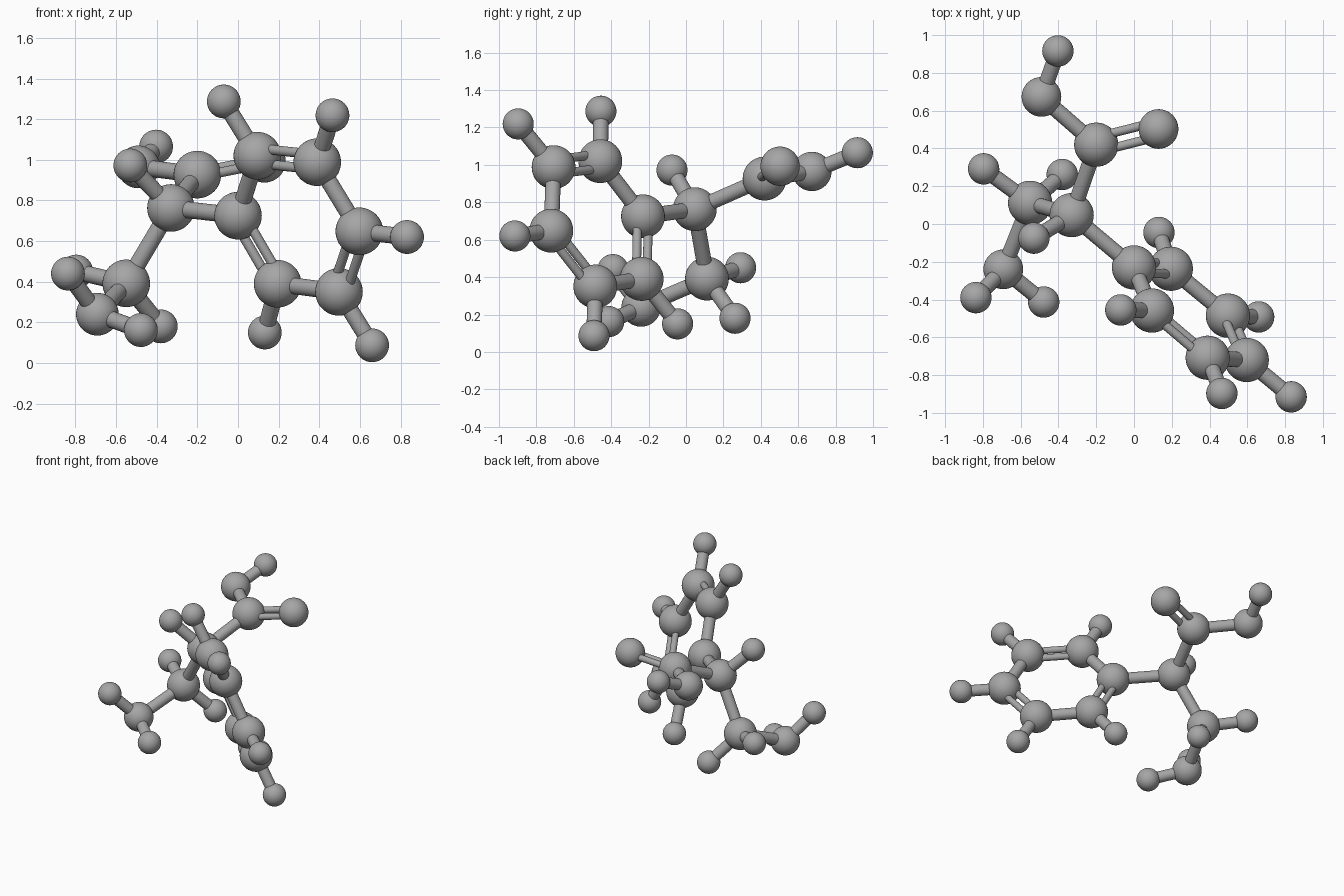
import bpy
from mathutils import Vector

old = bpy.data.objects.get("Cube")
if old:
    bpy.data.objects.remove(old, do_unlink=True)

# One plain grey for the whole model
grey = bpy.data.materials.new("plain grey")
grey.use_nodes = True
GREY = (0.38, 0.38, 0.38, 1)
grey.diffuse_color = GREY
grey.node_tree.nodes["Principled BSDF"].inputs["Base Color"].default_value = GREY

RADIUS = {"carbon": 0.117, "hydrogen": 0.083, "oxygen": 0.105, "nitrogen": 0.105}
SINGLE, DOUBLE, SPREAD = 0.041, 0.024, 0.040

# Atom centres, keyed by short plain names
ATOMS = {
    "carbon_ring_1": (0, -.23, .725),
    "carbon_ring_2": (.095, -.458, 1.02),
    "carbon_ring_3": (.39, -.708, .988),
    "carbon_ring_4": (.597, -.72, .648),
    "carbon_ring_5": (.497, -.485, .35),
    "carbon_ring_6": (.195, -.237, .39),
    "hydrogen_ring_2": (-.07, -.455, 1.287),
    "hydrogen_ring_3": (.465, -.897, 1.219),
    "hydrogen_ring_4": (.832, -.915, .62),
    "hydrogen_ring_5": (.66, -.492, .087),
    "hydrogen_ring_6": (.132, -.045, .15),
    "carbon_centre": (-.33, .047, .763),
    "hydrogen_centre": (-.53, -.075, .972),
    "carbon_acid": (-.2, .42, .927),
    "oxygen_double": (.13, .503, .993),
    "oxygen_single": (-.49, .673, .965),
    "hydrogen_acid": (-.403, .916, 1.065),
    "carbon_arm": (-.55, .112, .392),
    "hydrogen_arm_a": (-.796, .292, .45),
    "hydrogen_arm_b": (-.38, .262, .18),
    "nitrogen_amine": (-.692, -.24, .24),
    "hydrogen_amine_a": (-.837, -.39, .44),
    "hydrogen_amine_b": (-.478, -.413, .162),
}
P = {name: Vector(pos) for name, pos in ATOMS.items()}


def finish(name):
    ob = bpy.context.object
    ob.name = name
    ob.data.materials.append(grey)
    bpy.ops.object.shade_smooth_by_angle()
    return ob


def rod(name, a, b, radius):
    d = b - a
    bpy.ops.mesh.primitive_cylinder_add(vertices=24, radius=radius, depth=d.length,
                                        location=(a + b) / 2)
    ob = finish(name)
    ob.rotation_euler = d.to_track_quat("Z", "Y").to_euler()


def single(a, b):
    rod(f"bond_{a}_to_{b}", P[a], P[b], SINGLE)


def double(a, b, third):
    # Twin rods spread within the plane shared with a neighbouring atom
    d = (P[b] - P[a]).normalized()
    side = P[third] - P[a]
    side = (side - d * side.dot(d)).normalized() * SPREAD
    for tag, s in (("inner", side), ("outer", -side)):
        rod(f"double_bond_{tag}_{a}_to_{b}", P[a] + s, P[b] + s, DOUBLE)


# Atoms
for name, pos in P.items():
    bpy.ops.mesh.primitive_uv_sphere_add(segments=40, ring_count=24, location=pos,
                                         radius=RADIUS[name.split("_")[0]])
    finish(name)

# Ring bonds, alternating single and double
for i in range(1, 7):
    j = i % 6 + 1
    a, b = f"carbon_ring_{i}", f"carbon_ring_{j}"
    if i % 2:
        single(a, b)
    else:
        double(a, b, f"carbon_ring_{(i + 2) % 6 + 1}")
    if i > 1:
        single(a, f"hydrogen_ring_{i}")

# Branch bonds
for a, b in [("carbon_ring_1", "carbon_centre"), ("carbon_centre", "hydrogen_centre"),
             ("carbon_centre", "carbon_acid"), ("carbon_centre", "carbon_arm"),
             ("carbon_acid", "oxygen_single"), ("oxygen_single", "hydrogen_acid"),
             ("carbon_arm", "hydrogen_arm_a"), ("carbon_arm", "hydrogen_arm_b"),
             ("carbon_arm", "nitrogen_amine"), ("nitrogen_amine", "hydrogen_amine_a"),
             ("nitrogen_amine", "hydrogen_amine_b")]:
    single(a, b)
double("carbon_acid", "oxygen_double", "oxygen_single")
